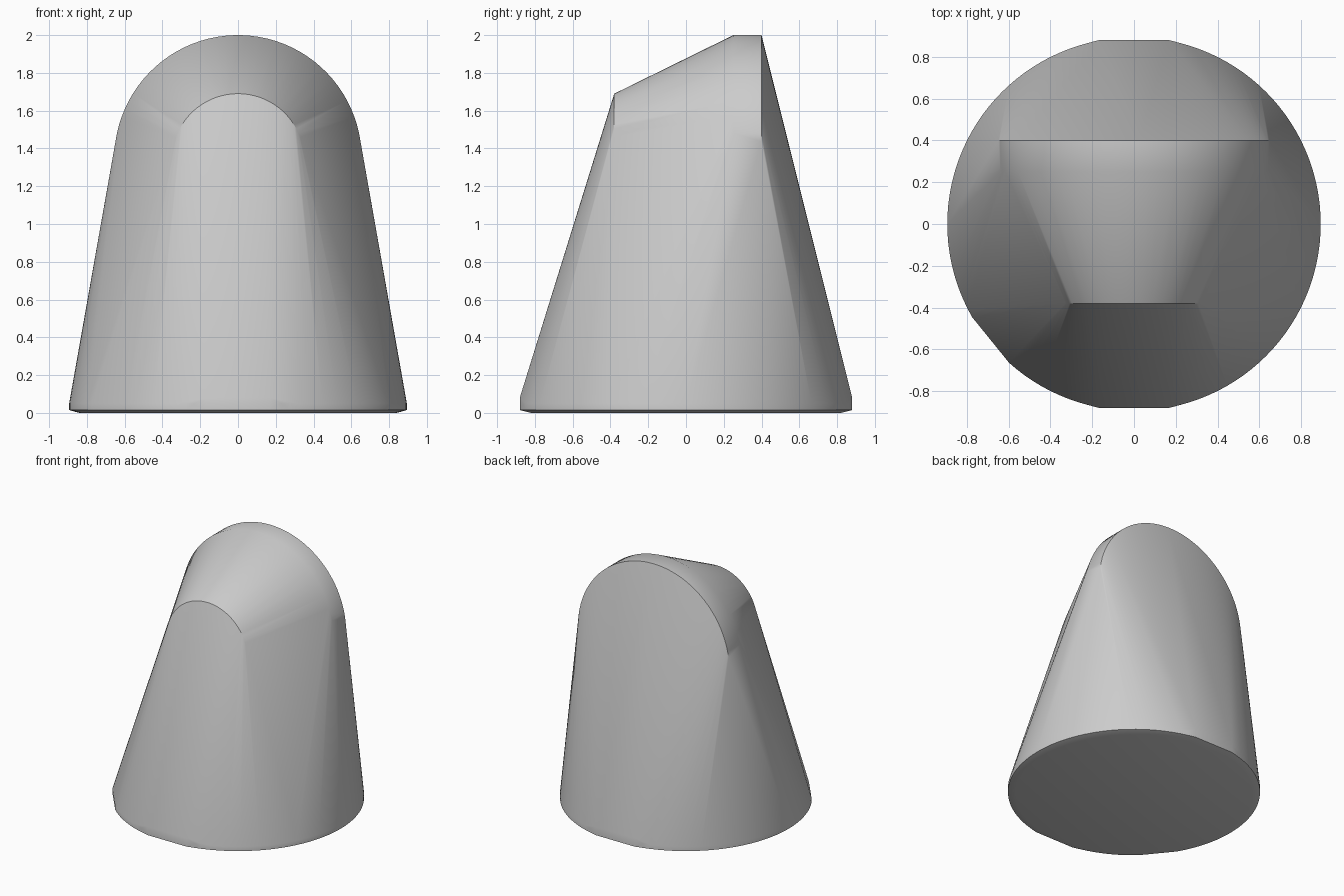
import bpy, bmesh
from math import sin, cos, radians

if "Cube" in bpy.data.objects:
    bpy.data.objects.remove(bpy.data.objects["Cube"])

grey = bpy.data.materials.new("plain grey")
colour = (0.6, 0.6, 0.6, 1)
grey.diffuse_color = colour
grey.use_nodes = True
grey.node_tree.nodes["Principled BSDF"].inputs["Base Color"].default_value = colour

RADIUS = 0.894
bm = bmesh.new()


def ring(radius, z):
    """Base circle with flats at the front, the back and the front right."""
    for a in range(0, 360, 3):
        if abs(a - 90) < 11 or abs(a - 270) < 11 or 211 < a < 226:
            continue
        bm.verts.new((radius * cos(radians(a)), radius * sin(radians(a)), z))


def arch(radius, y, top):
    """Half-round profile standing upright at depth y."""
    for a in range(8, 173, 4):
        bm.verts.new((radius * cos(radians(a)), y, top - radius + radius * sin(radians(a))))


# Chamfered foot and rim
ring(0.84, 0)
ring(RADIUS, 0.015)
ring(RADIUS, 0.05)
for x in (-0.17, 0.17):
    for y in (-0.88, 0.88):
        for z in (0.015, 0.08):
            bm.verts.new((x, y, z))

# Small front arch, and the large rear arch with its short level crown
arch(0.35, -0.38, 1.69)
arch(0.655, 0.25, 2.0)
arch(0.655, 0.4, 2.0)

# Stretch a skin over the profiles
hull = bmesh.ops.convex_hull(bm, input=bm.verts[:])
loose = {v for v in hull["geom_interior"] + hull["geom_unused"]
         if isinstance(v, bmesh.types.BMVert)}
bmesh.ops.delete(bm, geom=list(loose), context="VERTS")
bmesh.ops.dissolve_limit(bm, angle_limit=radians(0.1), verts=bm.verts[:], edges=bm.edges[:])
bmesh.ops.recalc_face_normals(bm, faces=bm.faces[:])

mesh = bpy.data.meshes.new("tapered_body")
bm.to_mesh(mesh)
bm.free()
mesh.materials.append(grey)
body = bpy.data.objects.new("tapered_body", mesh)
bpy.context.collection.objects.link(body)

# Smooth sides, crisp rims
bpy.ops.object.select_all(action="DESELECT")
body.select_set(True)
bpy.context.view_layer.objects.active = body
bpy.ops.object.shade_smooth_by_angle(angle=radians(30))
